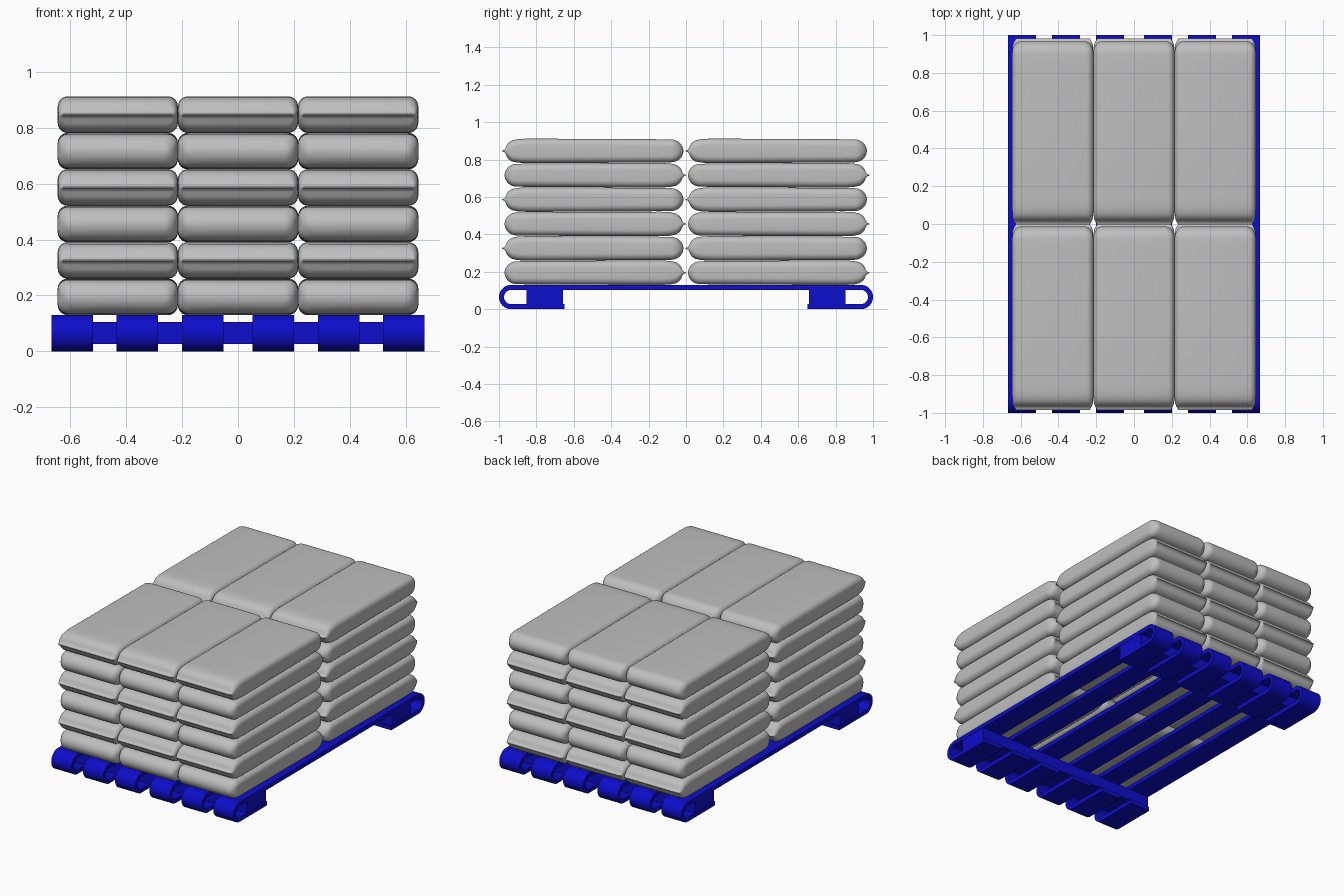
import bpy
import bmesh
from math import sin, cos, pi, radians

cube = bpy.data.objects.get("Cube")
if cube:
    bpy.data.objects.remove(cube, do_unlink=True)


def material(name, rgb):
    m = bpy.data.materials.new(name)
    m.use_nodes = True
    m.diffuse_color = (*rgb, 1)
    m.node_tree.nodes["Principled BSDF"].inputs["Base Color"].default_value = (*rgb, 1)
    return m


BLUE = material("pallet blue", (0.004, 0.004, 0.6))
GREY = material("sack grey", (0.52, 0.52, 0.52))


def to_mesh(bm, name, mat, angle):
    bmesh.ops.recalc_face_normals(bm, faces=bm.faces)
    mesh = bpy.data.meshes.new(name)
    bm.to_mesh(mesh)
    bm.free()
    mesh.materials.append(mat)
    mesh.shade_smooth()
    mesh.set_sharp_from_angle(angle=radians(angle))
    return mesh


def place(name, mesh, location, turn=0):
    ob = bpy.data.objects.new(name, mesh)
    ob.location = location
    ob.rotation_euler.z = turn
    bpy.context.collection.objects.link(ob)


# Pallet slat: a flat strip whose ends curl under, extruded across x
def slat_mesh(width, thick=0.027, radius=0.065, steps=16):
    def path(r):
        half = [(0.65, radius - r)]
        for i in range(steps + 1):
            a = -pi / 2 + pi * i / steps
            half.append((1 - radius + r * cos(a), radius + r * sin(a)))
        return half + [(-y, z) for y, z in reversed(half)]

    outline = path(radius) + path(radius - thick)[::-1]
    bm = bmesh.new()
    face = bm.faces.new([bm.verts.new((-width / 2, y, z)) for y, z in outline])
    ext = bmesh.ops.extrude_face_region(bm, geom=[face])
    moved = [v for v in ext["geom"] if isinstance(v, bmesh.types.BMVert)]
    bmesh.ops.translate(bm, verts=moved, vec=(width, 0, 0))
    return to_mesh(bm, "slat", BLUE, 35)


slat = slat_mesh(0.148)
for x in (0.126, 0.36, 0.593):
    for side, label in ((1, "left"), (-1, "right")):
        place(f"pallet_slat_{label}", slat, (side * x, 0, 0))

# Cross bars held inside the curls
bm = bmesh.new()
bmesh.ops.create_cube(bm, size=1)
bmesh.ops.scale(bm, verts=bm.verts, vec=(1.33, 0.195, 0.078))
bar = to_mesh(bm, "cross_bar", BLUE, 30)
place("front_cross_bar", bar, (0, -0.756, 0.066))
place("back_cross_bar", bar, (0, 0.756, 0.066))


# Sack: rounded-rectangle rings lofted from the pinched seam to the round end
def sack_mesh(corner=0.036, steps=6):
    stations = [  # y, half width, half height
        (-0.485, 0.196, 0.002), (-0.472, 0.203, 0.006), (-0.465, 0.207, 0.016),
        (-0.46, 0.209, 0.03), (-0.45, 0.212, 0.044), (-0.432, 0.214, 0.056),
        (-0.40, 0.215, 0.063), (-0.35, 0.215, 0.0655), (0, 0.215, 0.064),
        (0.36, 0.215, 0.062)]
    for i in range(9):
        a = pi / 2 * i / 8.4
        stations.append((0.42 + 0.065 * sin(a), 0.215 - 0.045 * (1 - cos(a)), 0.061 * cos(a)))
    bm = bmesh.new()
    rings = []
    for y, w, h in stations:
        r = min(corner, h * 0.95)
        ring = []
        for q, (sx, sz) in enumerate(((1, 1), (-1, 1), (-1, -1), (1, -1))):
            for i in range(steps + 1):
                a = pi / 2 * (q + i / steps)
                ring.append(bm.verts.new((sx * (w - r) + r * cos(a), y, sz * (h - r) + r * sin(a))))
        rings.append(ring)
    n = len(rings[0])
    for a, b in zip(rings, rings[1:]):
        for i in range(n):
            j = (i + 1) % n
            bm.faces.new((a[i], a[j], b[j], b[i]))
    bm.faces.new(rings[0])
    bm.faces.new(rings[-1])
    return to_mesh(bm, "sack", GREY, 60)


# Six layers, each turned end for end against the one below
sack = sack_mesh()
for layer in range(6):
    turned = layer % 2 == 0
    shift = 0.006 if turned else -0.008
    for row, y in (("front", -0.491), ("back", 0.49)):
        for col, x in (("right", -0.43), ("middle", 0), ("left", 0.43)):
            place(f"sack_{row}_{col}_layer_{layer + 1}", sack,
                  (x, y + shift, 0.195 + 0.1303 * layer), pi if turned else 0)
